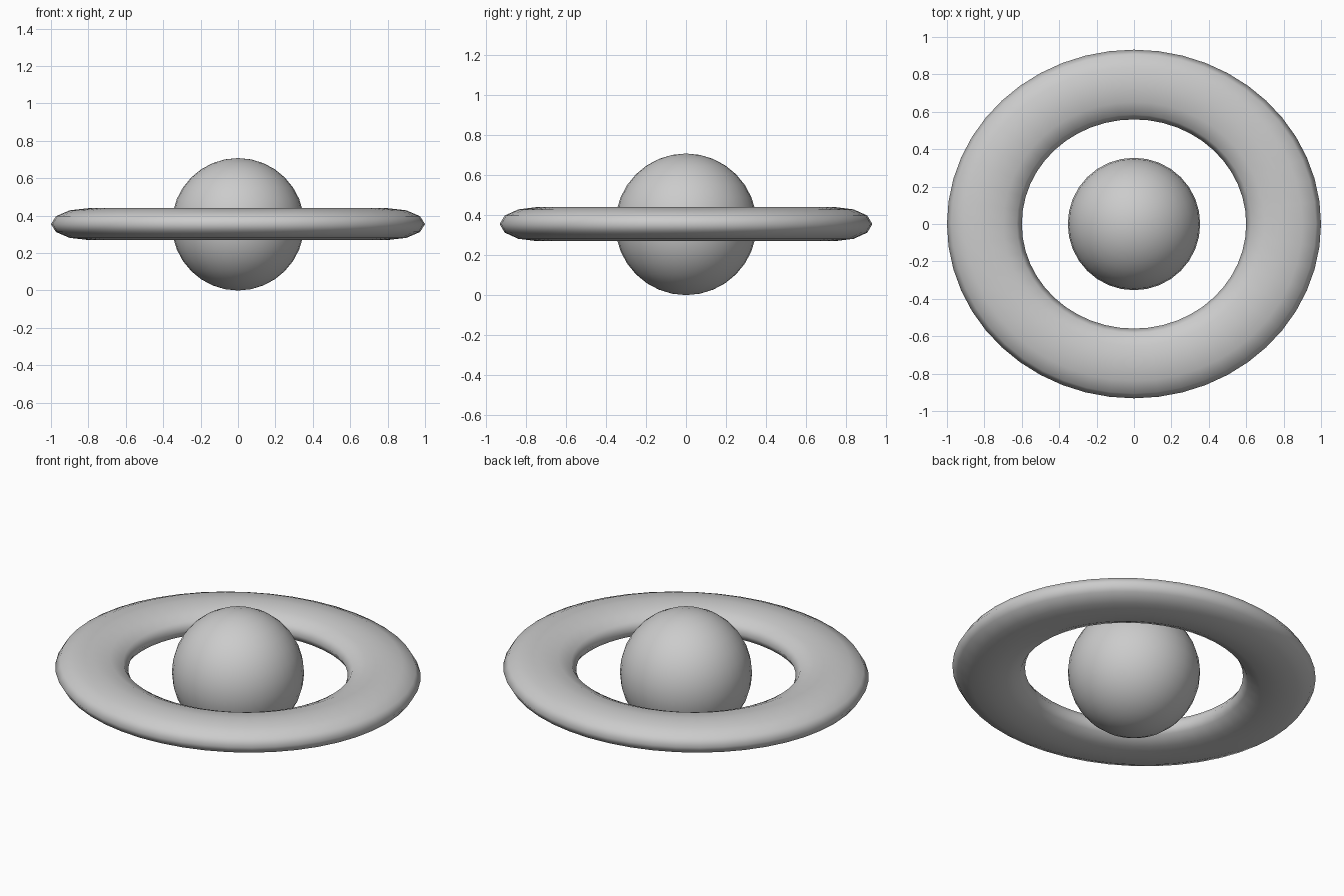
import bpy

if "Cube" in bpy.data.objects:
    bpy.data.objects.remove(bpy.data.objects["Cube"])

CENTRE_Z = 0.354


def finish(name, scale=(1, 1, 1)):
    obj = bpy.context.object
    obj.name = name
    obj.scale = scale
    bpy.ops.object.transform_apply(location=False, rotation=False, scale=True)
    bpy.ops.object.shade_smooth()
    return obj


# Central globe resting on the ground
bpy.ops.mesh.primitive_uv_sphere_add(segments=32, ring_count=16, radius=0.354,
                                     location=(0, 0, CENTRE_Z))
finish("globe")

# Flattened, slightly oval ring around the globe
bpy.ops.mesh.primitive_torus_add(major_segments=48, minor_segments=12,
                                 major_radius=0.8, minor_radius=0.2,
                                 location=(0, 0, CENTRE_Z + 0.001))
finish("ring", (1, 0.932, 0.425))
